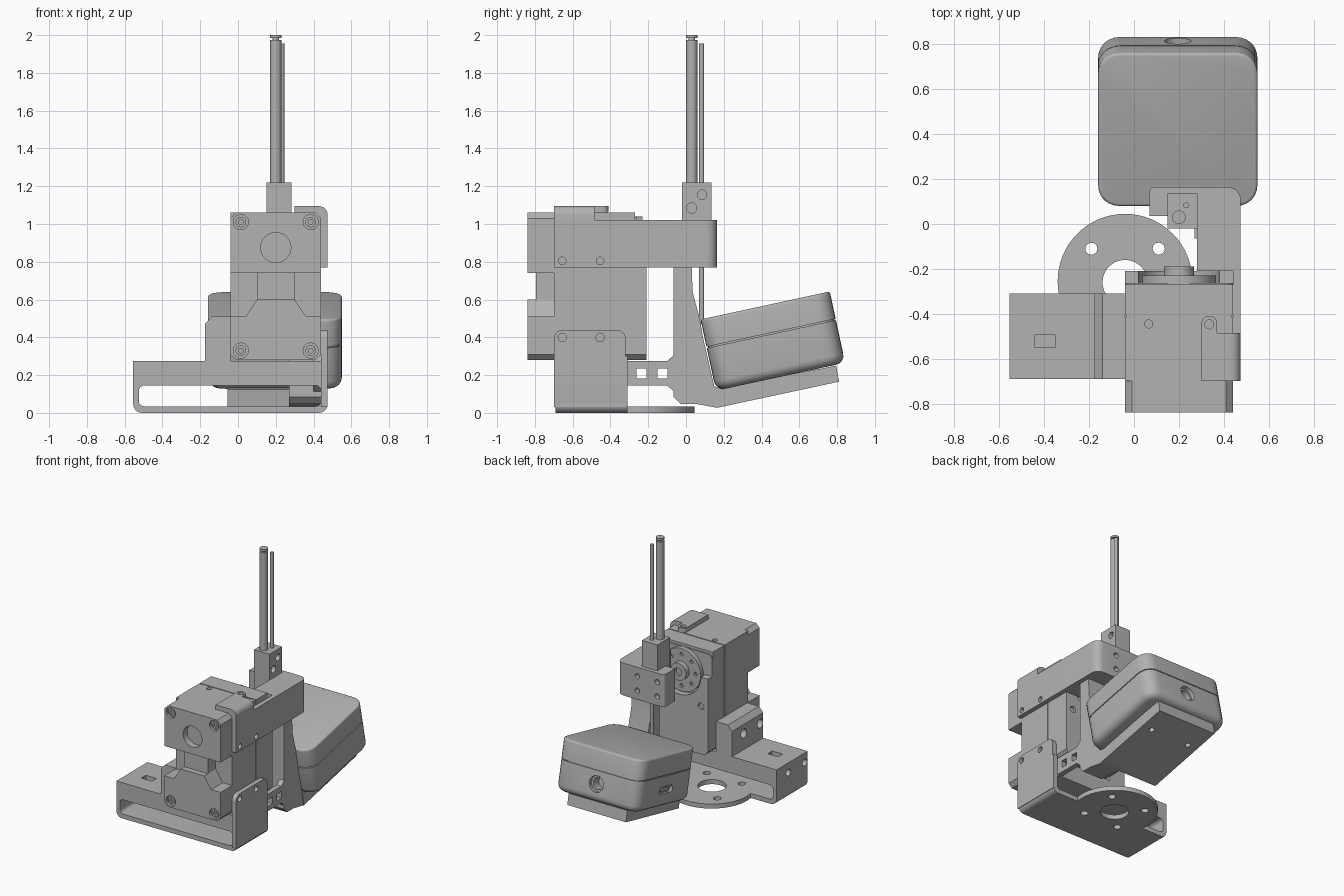
import bpy, bmesh, math
from mathutils import Vector

cube = bpy.data.objects.get("Cube")
if cube:
    bpy.data.objects.remove(cube)

grey = bpy.data.materials.new("plain grey")
grey.use_nodes = True
GREY = (0.45, 0.45, 0.45, 1)
grey.diffuse_color = GREY
grey.node_tree.nodes["Principled BSDF"].inputs["Base Color"].default_value = GREY


def place(axis, u, v, w):
    return {"x": (w, u, v), "y": (u, w, v), "z": (u, v, w)}[axis]


def outline(corners, steps=6):
    """Polygon from (u, v) or (u, v, radius) corners; a radius rounds the corner."""
    pts = []
    for i, c in enumerate(corners):
        p = Vector(c[:2])
        if len(c) < 3:
            pts.append(p)
            continue
        a = p + (Vector(corners[i - 1][:2]) - p).normalized() * c[2]
        b = p + (Vector(corners[(i + 1) % len(corners)][:2]) - p).normalized() * c[2]
        for k in range(steps + 1):
            t = k / steps
            w = 0.83  # weight that makes the blend nearly circular
            q0, q1, q2 = (1 - t) ** 2, 2 * t * (1 - t) * w, t * t
            pts.append((a * q0 + p * q1 + b * q2) / (q0 + q1 + q2))
    return pts


def rect(u0, u1, v0, v1, r=0):
    pts = [(u0, v0), (u1, v0), (u1, v1), (u0, v1)]
    return [p + (r,) for p in pts] if r else pts


def prism(name, axis, corners, w0, w1):
    bm = bmesh.new()
    pts = outline(corners)
    lo = [bm.verts.new(place(axis, p[0], p[1], w0)) for p in pts]
    hi = [bm.verts.new(place(axis, p[0], p[1], w1)) for p in pts]
    bm.faces.new(lo)
    bm.faces.new(hi)
    for i in range(len(pts)):
        bm.faces.new((lo[i - 1], lo[i], hi[i], hi[i - 1]))
    bmesh.ops.recalc_face_normals(bm, faces=bm.faces[:])
    mesh = bpy.data.meshes.new(name)
    bm.to_mesh(mesh)
    bm.free()
    mesh.materials.append(grey)
    obj = bpy.data.objects.new(name, mesh)
    bpy.context.collection.objects.link(obj)
    return obj


def disc(name, axis, u, v, r, w0, w1, n=32):
    pts = [(u + r * math.cos(math.tau * i / n), v + r * math.sin(math.tau * i / n)) for i in range(n)]
    return prism(name, axis, pts, w0, w1)


def cut(obj, *cutters):
    bpy.context.view_layer.objects.active = obj
    for c in cutters:
        c.hide_render = True
        m = obj.modifiers.new("cut", "BOOLEAN")
        m.operation, m.solver, m.object = "DIFFERENCE", "EXACT", c
        bpy.ops.object.modifier_apply(modifier=m.name)
        bpy.data.objects.remove(c)


def hole(axis, u, v, r, w0, w1, n=20):
    return disc("cutter", axis, u, v, r, w0, w1, n)


# Base: looped bracket with a tall mounting plate on one side
base = prism("base_bracket", "y", [(-0.555, 0, 0.05), (0.475, 0, 0.05), (0.475, 0.3), (0.44, 0.3),
             (0.44, 0.275), (-0.555, 0.275)], -0.69, -0.31)
cut(base, prism("cutter", "y", rect(-0.525, 0.44, 0.035, 0.145, 0.03), -1, 0),
    prism("cutter", "z", rect(-0.44, -0.35, -0.55, -0.495), 0.2, 0.4))
side = prism("base_side_plate", "x", [(-0.7, 0.03), (-0.32, 0.03), (-0.32, 0.44, 0.05), (-0.7, 0.44, 0.05)], 0.44, 0.475)
block = prism("raised_block", "y", [(-0.175, 0.27), (-0.04, 0.27), (-0.04, 0.51), (-0.14, 0.51), (-0.175, 0.47)], -0.69, -0.31)
for y in (-0.455, -0.655):
    cut(base, hole("x", y, 0.2, 0.027, -0.6, -0.45))
    cut(side, hole("x", y, 0.4, 0.022, 0.45, 0.5))
    cut(block, hole("x", y, 0.4, 0.035, -0.2, -0.12))

# Round flange with a centre opening and four bolt holes
flange = disc("base_flange", "z", -0.04, -0.255, 0.3, 0, 0.035, 64)
for part in (base, flange):
    cut(part, hole("z", -0.04, -0.26, 0.1, -0.1, 0.1, 40))
    for x in (-0.19, 0.11):
        for y in (-0.41, -0.11):
            cut(part, hole("z", x, y, 0.027, -0.1, 0.1))

# Motor body, front covers and rear cap
C = 0.03
body = prism("motor_body", "y", [(-0.04 + C, 0.28), (0.44 - C, 0.28), (0.44, 0.28 + C), (0.44, 1.06),
             (-0.04, 1.06), (-0.04, 0.28 + C)], -0.7, -0.27)
cut(body, hole("z", 0.065, -0.445, 0.018, 1.03, 1.1))
for y in (-0.412,):  # seam between the two case halves
    for x0, x1 in ((-0.1, -0.035), (0.435, 0.5)):
        cut(body, prism("cutter", "z", rect(x0, x1, y - 0.004, y + 0.004), 0.2, 1.2))
    cut(body, prism("cutter", "z", rect(-0.1, 0.5, y - 0.004, y + 0.004), 1.055, 1.2))
upper = prism("motor_upper_cover", "y", [(-0.04, 0.74), (0.44, 0.74), (0.44, 1.06 - C), (0.44 - C, 1.06),
              (-0.04 + C, 1.06), (-0.04, 1.06 - C)], -0.84, -0.7)
cut(upper, hole("y", 0.2, 0.875, 0.08, -0.9, -0.79, 32))
lower = prism("motor_lower_cover", "y", [(-0.04 + C, 0.28), (0.44 - C, 0.28), (0.44, 0.28 + C), (0.44, 0.51),
              (0.36, 0.51), (0.3, 0.6), (0.1, 0.6), (0.04, 0.51), (-0.04, 0.51), (-0.04, 0.28 + C)], -0.84, -0.7)
prism("motor_neck", "y", rect(0.1, 0.3, 0.58, 0.75), -0.795, -0.7)
for x in (0.015, 0.385):
    for z, cover in ((0.33, lower), (1.01, upper)):
        cut(cover, hole("y", x, z, 0.04, -0.9, -0.82))
        screw = disc("cover_screw", "y", x, z, 0.028, -0.83, -0.8, 20)
        cut(screw, hole("y", x, z, 0.014, -0.9, -0.815, 6))
cap = prism("motor_rear_cap", "y", [(-0.04 + C, 0.28), (0.44 - C, 0.28), (0.44, 0.28 + C), (0.44, 1.04, 0.04),
            (-0.04, 1.04, 0.04), (-0.04, 0.28 + C)], -0.27, -0.21)
cut(cap, hole("y", 0.2, 0.875, 0.18, -0.262, 0, 48),
    prism("cutter", "y", rect(-0.1, 0.5, 0.875, 1.2), -0.262, 0))
for x in (0.02, 0.38):
    cut(cap, hole("y", x, 0.65, 0.025, -0.23, -0.1))

# Output horn
horn = disc("output_horn", "y", 0.2, 0.875, 0.165, -0.265, -0.23, 48)
for i in range(8):
    a = math.tau * i / 8
    cut(horn, hole("y", 0.2 + 0.12 * math.cos(a), 0.875 + 0.12 * math.sin(a), 0.014, -0.25, -0.1, 12))
hub = disc("horn_hub", "y", 0.2, 0.875, 0.067, -0.24, -0.19)
cut(hub, hole("y", 0.2, 0.875, 0.03, -0.21, -0.1))

# Upper arm carrying the rods
arm = prism("upper_arm", "z", [(0.44, -0.7), (0.475, -0.7), (0.475, 0.165, 0.06), (0.07, 0.165, 0.02), (0.07, 0.035),
            (0.28, 0.035), (0.28, -0.21), (0.44, -0.21)], 0.77, 1.02)
for y in (-0.455, -0.655):
    cut(arm, hole("x", y, 0.805, 0.02, 0.45, 0.5))
for x in (0.13, 0.3):
    for z in (0.84, 0.95):
        cut(arm, hole("y", x, z, 0.02, 0.13, 0.2))
prism("arm_top_tab", "y", [(0.3, 1.06), (0.44, 1.06), (0.44, 1), (0.475, 1), (0.475, 1.095, 0.05), (0.3, 1.095)], -0.7, -0.485)
ear = prism("arm_tab_ear", "z", [(0.3, -0.5), (0.37, -0.5), (0.37, -0.41, 0.034), (0.3, -0.41, 0.034)], 1.06, 1.095)
cut(ear, hole("z", 0.335, -0.447, 0.02, 1, 1.2))

# Rod holder and rods
holder = prism("rod_holder", "z", rect(0.15, 0.282, -0.02, 0.135), 0.78, 1.22)
cut(holder, hole("x", 0.03, 1.085, 0.027, 0.25, 0.4), hole("x", 0.085, 1.155, 0.025, 0.25, 0.4))
disc("main_rod", "z", 0.2, 0.03, 0.03, 1.2, 1.975, 24)
disc("main_rod_neck", "z", 0.2, 0.03, 0.018, 1.97, 1.99, 24)
disc("main_rod_tip", "z", 0.2, 0.03, 0.03, 1.985, 2.0, 24)
disc("thin_rod", "z", 0.232, 0.083, 0.013, 0.47, 1.955, 16)

# Rear support: upright, link to the base and sloping tray
prism("rear_upright", "x", [(-0.065, 0.085), (-0.03, 0.048), (0.05, 0.048), (0.165, 0.027), (0.25, 0.045),
      (0.2, 0.13), (0.15, 0.14), (0.09, 0.4), (0.075, 0.49), (0.035, 0.64), (0.03, 0.78), (-0.065, 0.78)], 0.27, 0.44)
link = prism("support_link", "x", [(-0.33, 0.145), (-0.1, 0.145), (-0.06, 0.11), (-0.06, 0.31), (-0.1, 0.275), (-0.33, 0.275)], 0.4, 0.44)
for y in (-0.235, -0.125):
    cut(link, prism("cutter", "x", rect(y - 0.026, y + 0.026, 0.182, 0.234), 0.3, 0.5))
tray = prism("rear_tray", "x", [(0.165, 0.027), (0.81, 0.165), (0.795, 0.25), (0.15, 0.125)], -0.055, 0.445)
for x in (0.03, 0.36):
    cut(tray, hole("z", x, 0.62, 0.02, 0, 0.16))

# Rear box: rounded housing with a separate lid, tilted upward
TILT = math.radians(12.2)


def rear_part(name, w, d, z0, z1, r, low, high):
    obj = prism(name, "z", rect(-w, w, -d, d, r), z0, z1)
    bm = bmesh.new()
    bm.from_mesh(obj.data)
    for z, size in ((z0, low), (z1, high)):
        if size:
            edges = [e for e in bm.edges if all(abs(v.co.z - z) < 1e-4 for v in e.verts)]
            bmesh.ops.bevel(bm, geom=edges, offset=size, segments=4, profile=0.5, affect="EDGES")
    bm.to_mesh(obj.data)
    bm.free()
    return obj


housing = rear_part("rear_housing", 0.355, 0.35, -0.193, 0.038, 0.1, 0.05, 0)
cut(housing, hole("y", 0, -0.06, 0.06, 0.32, 0.5, 32), hole("y", 0, -0.06, 0.045, 0.25, 0.5, 32),
    prism("cutter", "x", rect(-0.08, 0.08, -0.09, -0.04, 0.024), -0.5, -0.335))
plug = prism("rear_connector", "x", rect(-0.05, 0.05, -0.077, -0.053, 0.011), -0.345, -0.33)
seam = rear_part("rear_seam", 0.347, 0.342, 0.03, 0.055, 0.095, 0, 0)
lid = rear_part("rear_lid", 0.355, 0.35, 0.045, 0.193, 0.1, 0, 0.014)
for obj in (housing, plug, seam, lid):
    obj.location = (0.195, 0.46, 0.38)
    obj.rotation_euler.x = TILT

# Smooth the curved surfaces, keep hard edges crisp
bpy.ops.object.select_all(action="DESELECT")
for obj in bpy.context.scene.objects:
    if obj.type == "MESH" and grey.name in obj.data.materials:
        obj.select_set(True)
        bpy.context.view_layer.objects.active = obj
bpy.ops.object.shade_smooth_by_angle(angle=math.radians(30))
